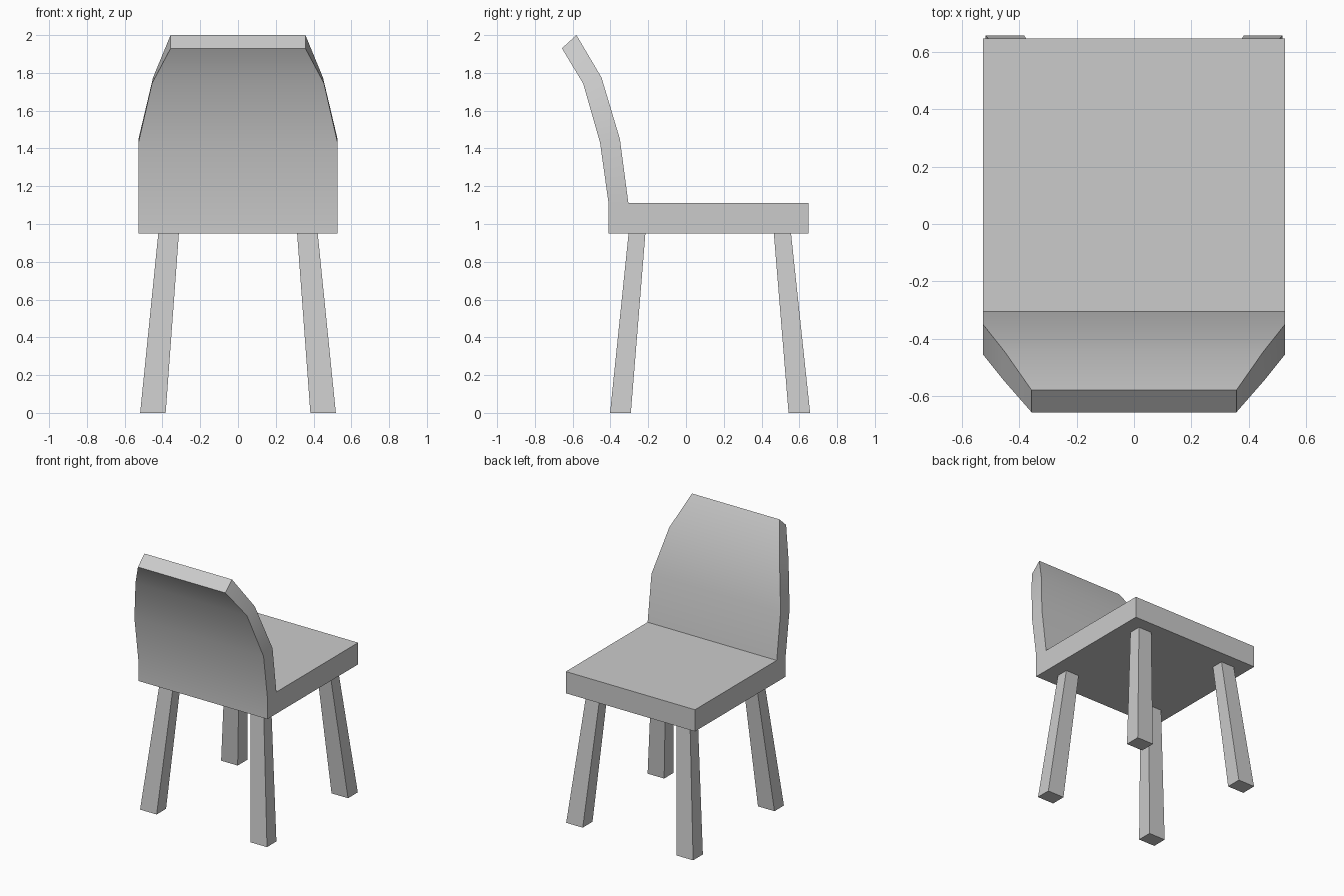
import bpy, bmesh

if "Cube" in bpy.data.objects:
    bpy.data.objects.remove(bpy.data.objects["Cube"])


def finish(name, bm, smooth=False):
    bmesh.ops.recalc_face_normals(bm, faces=bm.faces[:])
    mesh = bpy.data.meshes.new(name)
    bm.to_mesh(mesh)
    bm.free()
    obj = bpy.data.objects.new(name, mesh)
    bpy.context.collection.objects.link(obj)
    if smooth:
        bpy.context.view_layer.objects.active = obj
        obj.select_set(True)
        bpy.ops.object.shade_smooth_by_angle(angle=0.52)
        obj.select_set(False)
    return obj


# Seat and curved backrest as one shell: side profile (half width, y, z)
W = 0.527
seat = [(W, -0.41, 0.95), (W, 0.648, 0.95), (W, 0.648, 1.11)]
inner = [(W, -0.305, 1.11), (W, -0.35, 1.45), (0.45, -0.447, 1.775), (0.357, -0.58, 2.0)]
outer = [(W, -0.41, 1.11), (W, -0.455, 1.43), (0.455, -0.545, 1.745), (0.357, -0.657, 1.93)]
profile = seat + inner + outer[::-1]
n = len(profile)

bm = bmesh.new()
right = [bm.verts.new(p) for p in profile]
left = [bm.verts.new((-x, y, z)) for x, y, z in profile]
for i in range(n):
    j = (i + 1) % n
    bm.faces.new((right[i], right[j], left[j], left[i]))
for side in (right, left):
    bm.faces.new([side[k] for k in (0, 1, 2, 3, 10)])      # seat side
    for k in range(3):                                     # backrest edge
        bm.faces.new((side[3 + k], side[4 + k], side[9 - k], side[10 - k]))
finish("seat_and_backrest", bm, smooth=True)


# Splayed tapered legs: (min, max) ranges at floor and under the seat
def leg(name, sign, y_floor, y_top):
    bm = bmesh.new()
    rings = []
    for (x0, x1), (y0, y1), z in (((0.383, 0.518), y_floor, 0), ((0.313, 0.422), y_top, 0.95)):
        rings.append([bm.verts.new((sign * x, y, z))
                      for x, y in ((x0, y0), (x1, y0), (x1, y1), (x0, y1))])
    bm.faces.new(rings[0])
    bm.faces.new(rings[1])
    for i in range(4):
        j = (i + 1) % 4
        bm.faces.new((rings[0][i], rings[0][j], rings[1][j], rings[1][i]))
    finish(name, bm)


for label, s in (("left", -1), ("right", 1)):
    leg("front_leg_" + label, s, (0.543, 0.657), (0.465, 0.556))
    leg("rear_leg_" + label, s, (-0.402, -0.292), (-0.304, -0.215))
